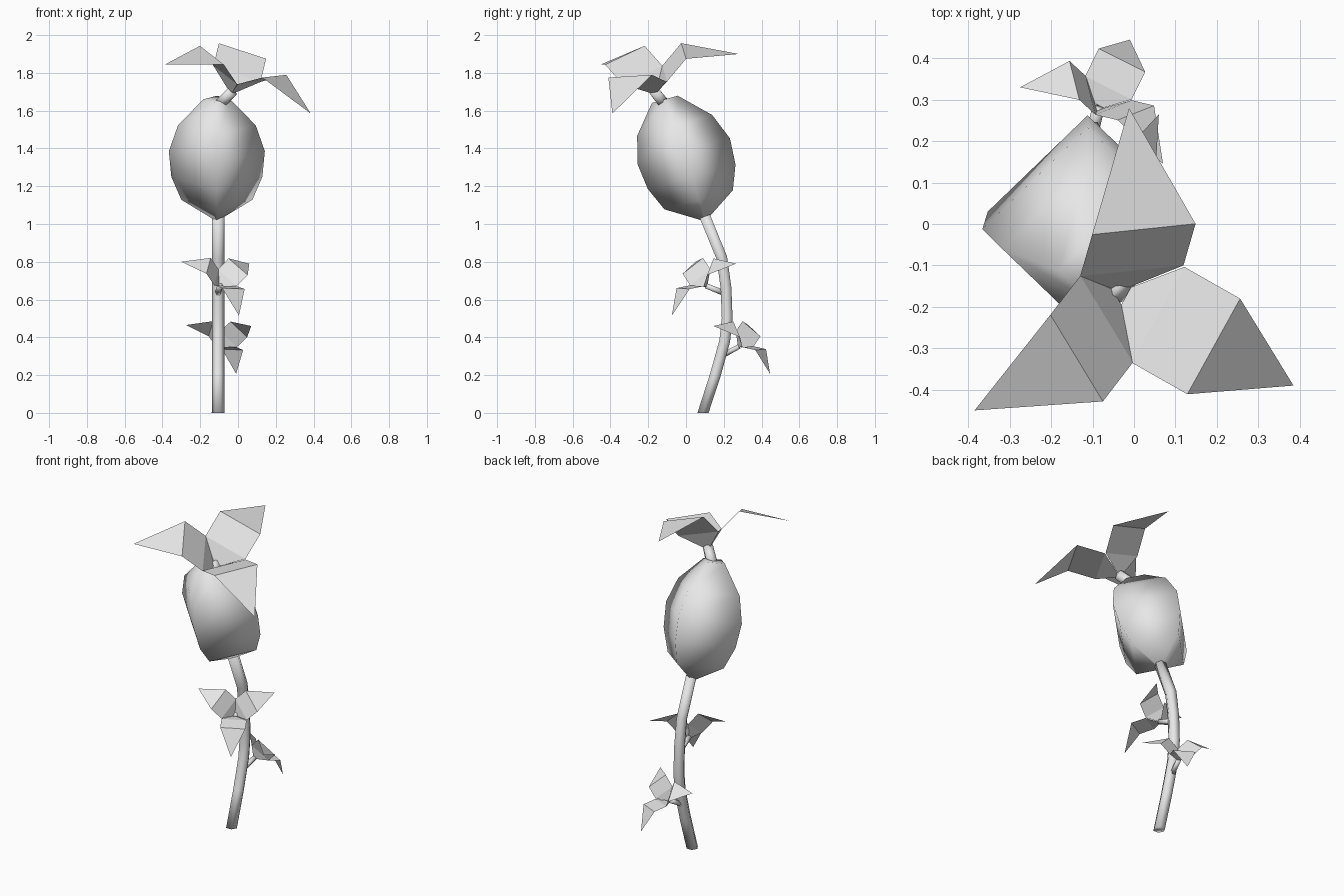
import bpy, bmesh, math
from mathutils import Vector

cube = bpy.data.objects.get("Cube")
if cube:
    bpy.data.objects.remove(cube)

grey = bpy.data.materials.new("plain_grey")
grey.use_nodes = True
colour = (0.8, 0.8, 0.8, 1)
grey.diffuse_color = colour
grey.node_tree.nodes["Principled BSDF"].inputs["Base Color"].default_value = colour


def finish(name, bm, smooth=False):
    """Turn a bmesh into a named object."""
    if smooth:
        bmesh.ops.recalc_face_normals(bm, faces=bm.faces)
    for f in bm.faces:
        f.smooth = smooth
    mesh = bpy.data.meshes.new(name)
    bm.to_mesh(mesh)
    bm.free()
    mesh.materials.append(grey)
    obj = bpy.data.objects.new(name, mesh)
    bpy.context.collection.objects.link(obj)
    return obj


def loft(name, rings, sides):
    """Skin (centre, axis, radius) rings and cap both ends."""
    bm = bmesh.new()
    loops = []
    for centre, axis, radius in rings:
        v = axis.normalized().cross(Vector((1, 0, 0))).normalized()
        u = v.cross(axis).normalized()
        angles = [math.tau * i / sides for i in range(sides)]
        loops.append([bm.verts.new(centre + radius * (u * math.cos(a) + v * math.sin(a)))
                      for a in angles])
    for a, b in zip(loops, loops[1:]):
        for i in range(sides):
            j = (i + 1) % sides
            bm.faces.new((a[i], a[j], b[j], b[i]))
    bm.faces.new(loops[0][::-1])
    bm.faces.new(loops[-1])
    obj = finish(name, bm, True)
    bpy.ops.object.select_all(action="DESELECT")
    obj.select_set(True)
    bpy.context.view_layer.objects.active = obj
    return obj


def leaf_cluster(name, base, tips):
    """Three folded leaves around a funnel on a short stalk, set by the leaf tips."""
    base, tips = Vector(base), [Vector(t) for t in tips]
    centre = sum(tips, Vector()) / 3
    n = (tips[1] - tips[0]).cross(tips[2] - tips[0]).normalized()
    size = sum((t - centre).length for t in tips) / 3
    neck = centre - n * size * 0.17
    bm = bmesh.new()
    for tip in tips:
        out = (tip - centre).normalized()
        side = n.cross(out)

        def at(r, s, h):
            return bm.verts.new(centre + size * (out * r + side * s + n * h))
        inner = [at(0.16, -0.277, 0), at(0.16, 0.277, 0)]
        outer = [at(0.427, 0.277, 0.2), at(0.427, -0.277, 0.2)]
        throat = [at(0.03, 0.05, -0.17), at(0.03, -0.05, -0.17)]
        bm.faces.new(inner + outer)
        bm.faces.new((outer[1], outer[0], bm.verts.new(tip)))
        bm.faces.new((inner[1], inner[0], throat[1], throat[0]))
    bmesh.ops.remove_doubles(bm, verts=bm.verts, dist=0.0001)
    finish(name + "_leaves", bm)
    # stalk joining the funnel to the plant
    axis = neck - base
    loft(name + "_stalk", [(base, axis, size * 0.07), (neck, axis, size * 0.065)], 6)


# curved stem in the yz plane
path = [Vector((-0.105, y, z)) for y, z in
        ((0.09, 0), (0.155, 0.2), (0.205, 0.38), (0.218, 0.5), (0.212, 0.66),
         (0.19, 0.82), (0.1, 1.04))]
rings = [(p, path[min(i + 1, len(path) - 1)] - path[max(i - 1, 0)], 0.033)
         for i, p in enumerate(path)]
rings[0] = (path[0], Vector((0, 0, 1)), 0.034)
loft("stem", rings, 6)

# leaning four-sided fruit
lean = Vector((0, -0.268, 0.963))
profile = ((0.1, 1.02, 0.01), (0.067, 1.128, 0.188), (0.03, 1.25, 0.241),
           (-0.012, 1.385, 0.254), (-0.06, 1.522, 0.206), (-0.112, 1.66, 0.071))
loft("fruit", [(Vector((-0.112, y, z)), lean, r) for y, z, r in profile], 4)

# crown and the two side sprigs
leaf_cluster("crown", (-0.1, -0.11, 1.63),
             ((-0.385, -0.45, 1.845), (0.385, -0.39, 1.585), (-0.012, 0.28, 1.9)))
leaf_cluster("upper_sprig", (-0.105, 0.2, 0.635),
             ((-0.3, 0.05, 0.8), (0.005, -0.075, 0.515), (0.06, 0.265, 0.79)))
leaf_cluster("lower_sprig", (-0.105, 0.205, 0.31),
             ((-0.275, 0.33, 0.465), (0.07, 0.145, 0.46), (-0.01, 0.445, 0.207)))
